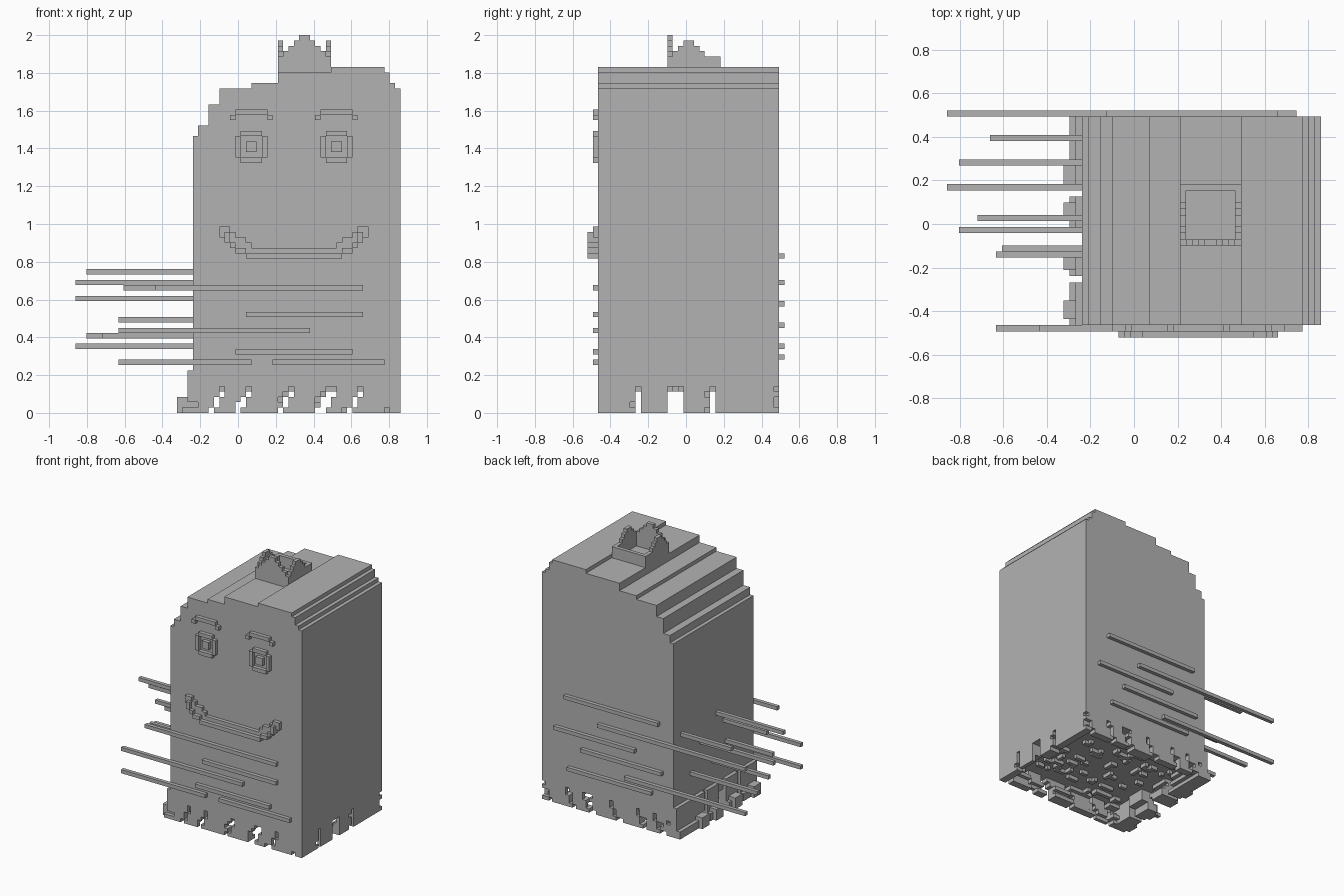
import bpy, bmesh, random
from mathutils import Vector

random.seed(4)
cube = bpy.data.objects.get("Cube")
if cube:
    bpy.data.objects.remove(cube, do_unlink=True)

# Everything sits on a block grid: 61 wide, 37 deep, 71 tall
UNIT = 2 / 71
ORIGIN = Vector((-61 / 2, -37 / 2, 0))

grey = bpy.data.materials.new("plain_grey")
grey.use_nodes = True
COLOUR = (0.45, 0.45, 0.45, 1)
grey.diffuse_color = COLOUR
grey.node_tree.nodes["Principled BSDF"].inputs["Base Color"].default_value = COLOUR


def place(i, j, k):
    return (Vector((i, j, k)) + ORIGIN) * UNIT


def finish(name, bm):
    bmesh.ops.recalc_face_normals(bm, faces=bm.faces)
    mesh = bpy.data.meshes.new(name)
    bm.to_mesh(mesh)
    bm.free()
    mesh.materials.append(grey)
    obj = bpy.data.objects.new(name, mesh)
    bpy.context.collection.objects.link(obj)
    return obj


def blocks(name, boxes):
    """One object from boxes given as (x range, y range, z range) in grid units."""
    bm = bmesh.new()
    for xr, yr, zr in boxes:
        low, high = place(xr[0], yr[0], zr[0]), place(xr[1], yr[1], zr[1])
        made = bmesh.ops.create_cube(bm, size=1)["verts"]
        for v in made:
            v.co = Vector([low[a] if v.co[a] < 0 else high[a] for a in range(3)])
    return finish(name, bm)


# Body: stepped outline pushed from front to back
LEFT, RIGHT, FRONT, BACK, FLOOR = 22, 61, 2, 36, 5
steps = [(23, 52), (25, 54), (27, 58), (33, 61), (38, 62),
         (48, 64), (58, 65), (59, 64), (60, 62), (RIGHT, 61)]
outline = [(LEFT, FLOOR)]
edge = LEFT
for end, top in steps:
    outline += [(edge, top), (end, top)]
    edge = end
outline.append((RIGHT, FLOOR))
bm = bmesh.new()
face = bm.faces.new([bm.verts.new(place(x, FRONT, z)) for x, z in outline])
pushed = bmesh.ops.extrude_face_region(bm, geom=[face])["geom"]
bmesh.ops.translate(bm, vec=(0, (BACK - FRONT) * UNIT, 0),
                    verts=[g for g in pushed if isinstance(g, bmesh.types.BMVert)])
finish("body", bm)

# Crown: low square wall with pointed front and sides
CL, CR, CF, CB, BASE, RIM = 38, 48, 15, 25, 64, 67
crown = [((CL, CR), (CF, CF + 1), (BASE, RIM)),
         ((CL, CR), (CB - 1, CB), (BASE, RIM))]
for n in range(4):
    crown.append(((CL + 1 + n, CR - 1 - n), (CF, CF + 1), (RIM + n, RIM + n + 1)))
for x in (CL, CR - 1):
    crown.append(((x, x + 1), (CF + 1, CB - 1), (BASE, RIM)))
    for n in range(3):
        crown.append(((x, x + 1), (CF + 1 + n, CF + 7 - n), (RIM + n, RIM + n + 1)))
blocks("crown", crown)

# Eyes and brows: open ring, pupil and a drooping bar, used twice
SKIN = (FRONT - 1, FRONT)
for side, x in (("right", 30), ("left", 46)):
    blocks(side + "_eye_ring", [
        ((x + 1, x + 5), SKIN, (52, 53)), ((x + 1, x + 5), SKIN, (47, 48)),
        ((x, x + 1), SKIN, (48, 52)), ((x + 5, x + 6), SKIN, (48, 52))])
    blocks(side + "_pupil", [((x + 2, x + 4), SKIN, (49, 51))])
    blocks(side + "_brow", [
        ((x, x + 6), SKIN, (56, 57)),
        ((x - 1, x), SKIN, (55, 56)), ((x + 6, x + 7), SKIN, (55, 56))])

# Mouth: upper lip on the face, lower lip one block further out
LIP = (FRONT - 2, FRONT)
half = [((27, 29), SKIN, (33, 35)), ((28, 30), SKIN, (32, 34)),
        ((29, 32), SKIN, (31, 33)), ((31, 33), SKIN, (30, 32)),
        ((28, 29), LIP, (32, 34)), ((29, 30), LIP, (31, 32)), ((30, 32), LIP, (30, 31))]
mirrored = [((82 - b, 82 - a), yr, zr) for (a, b), yr, zr in half]
blocks("mouth", half + mirrored + [((32, 50), SKIN, (30, 31)), ((32, 50), LIP, (29, 30))])


# Streaks: thin rods trailing off towards one side
def streaks(name, rods):
    blocks(name, [((a, b), (y, y + 1), (z, z + 1)) for a, b, y, z in rods])


streaks("front_streaks", [(a, b, FRONT - 1, z) for a, b, z in (
    (15, 54, 23), (32, 54, 18), (8, 44, 15), (30, 52, 11), (8, 33, 9), (37, 58, 9))])
streaks("back_streaks", [(a, b, BACK, z) for a, b, z in (
    (26, 54, 29), (0, 44, 24), (33, 57, 20), (25, 49, 16), (0, 36, 12), (28, 53, 10))])
streaks("side_streaks", [(a, LEFT, y, z) for a, y, z in (
    (7, 32, 26), (2, 28, 14), (0, 24, 21), (5, 19, 14), (2, 17, 26), (9, 14, 23), (8, 13, 17))])

# Ragged hem: slanted stepped tatters along the four lower edges
along_x = [(22, 25), (26, 30), (31, 38), (39, 45), (47, 51), (52, 58)]
along_y = [(2, 9), (10, 15), (18, 23), (24, 36)]


def tatter(a, b, limit):
    for z in range(FLOOR):
        start = a + (z + 1) // 2
        stop = min(b + (z + 1) // 2 - random.choice((0, 0, 1)), limit)
        if stop > start:
            yield (start, stop), z, random.choice((1, 2, 2, 3))


front_hem, back_hem, right_hem, left_hem = [], [], [], []
for a, b in along_x:
    for span, z, deep in tatter(a, b, RIGHT):
        front_hem.append((span, (FRONT, FRONT + deep), (z, z + 1)))
    for span, z, deep in tatter(a, b, RIGHT):
        back_hem.append((span, (BACK - deep, BACK), (z, z + 1)))
for a, b in along_y:
    for z in range(FLOOR):
        deep = random.choice((1, 2, 3))
        cut = random.choice((0, 1))
        left_hem.append(((RIGHT - deep, RIGHT), (a, b - cut), (z, z + 1)))
        out = 2 - z // 2
        right_hem.append(((LEFT - out, LEFT + deep), (a + cut, b), (z, z + 1)))
    # Flared foot outside the stepped side
    right_hem.append(((LEFT - 1, LEFT), (a, b), (3, 8)))
    right_hem.append(((LEFT - 3, LEFT), (a + 1, a + 4), (0, 3)))
for name, hem in (("front_hem", front_hem), ("back_hem", back_hem),
                  ("right_hem", right_hem), ("left_hem", left_hem)):
    blocks(name, hem)

# Underside: scattered crumbs hanging from the floor
crumbs = []
for n in range(70):
    x, y = random.randint(LEFT + 3, RIGHT - 5), random.randint(FRONT + 3, BACK - 5)
    wide, deep = random.choice(((1, 1), (2, 1), (1, 2), (3, 1)))
    crumbs.append(((x, x + wide), (y, y + deep), (FLOOR - 1, FLOOR)))
blocks("underside_crumbs", crumbs)
